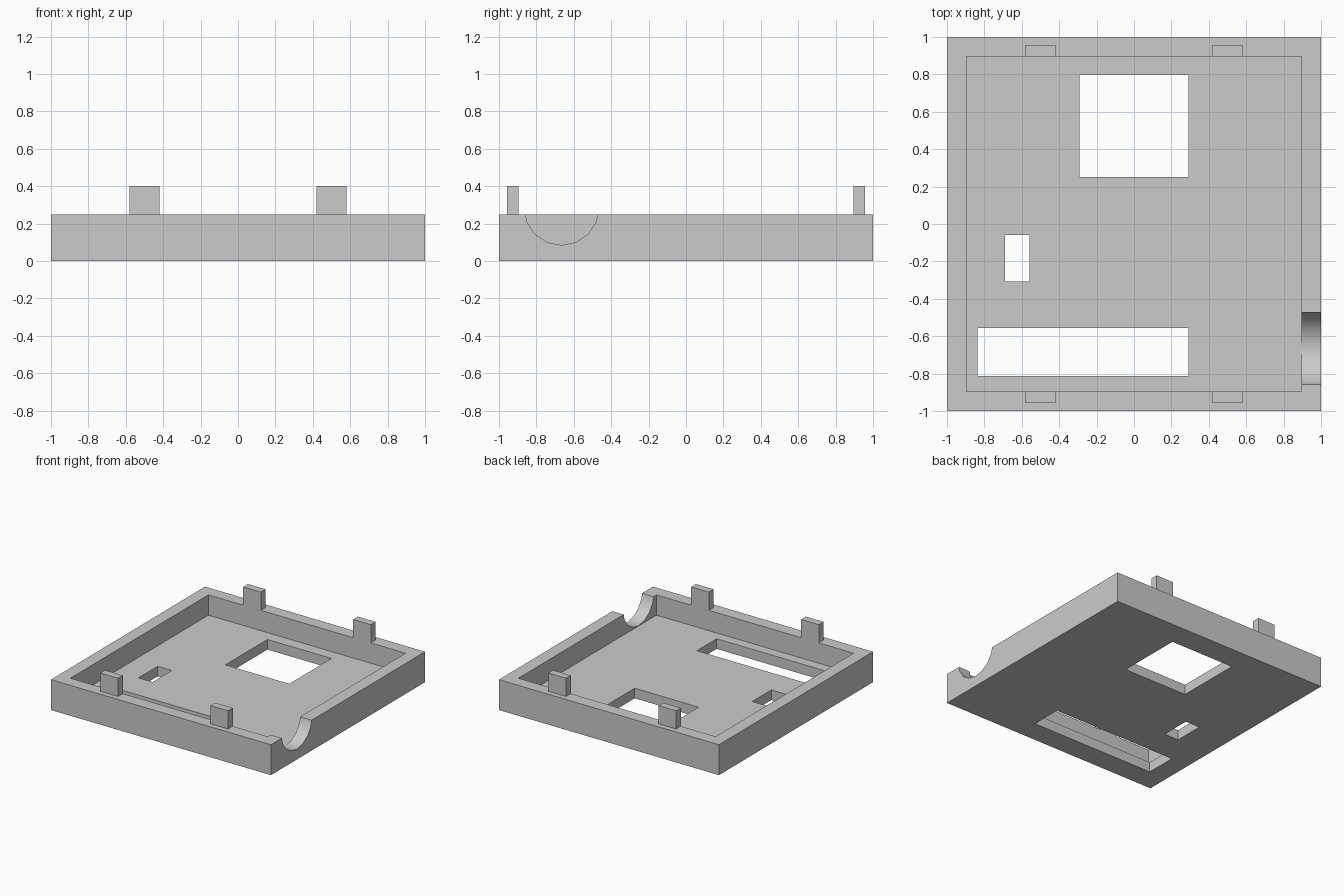
import bpy
import bmesh
import math
from mathutils import Matrix

if "Cube" in bpy.data.objects:
    bpy.data.objects.remove(bpy.data.objects["Cube"])

HEIGHT, FLOOR, INNER = 0.25, 0.083, 0.896

grey = bpy.data.materials.new("light grey plastic")
grey.use_nodes = True
grey.diffuse_color = (0.6, 0.6, 0.6, 1)
grey.node_tree.nodes["Principled BSDF"].inputs["Base Color"].default_value = (0.6, 0.6, 0.6, 1)


def add_object(name, bm):
    mesh = bpy.data.meshes.new(name)
    bm.to_mesh(mesh)
    bm.free()
    mesh.materials.append(grey)
    obj = bpy.data.objects.new(name, mesh)
    bpy.context.collection.objects.link(obj)
    return obj


def box(name, x0, x1, y0, y1, z0, z1):
    bm = bmesh.new()
    size = Matrix.Diagonal((x1 - x0, y1 - y0, z1 - z0, 1))
    centre = Matrix.Translation(((x0 + x1) / 2, (y0 + y1) / 2, (z0 + z1) / 2))
    bmesh.ops.create_cube(bm, size=1, matrix=centre @ size)
    return add_object(name, bm)


def rod_along_x(name, x0, x1, y, z, radius, sides):
    bm = bmesh.new()
    place = Matrix.Translation(((x0 + x1) / 2, y, z)) @ Matrix.Rotation(math.pi / 2, 4, "Y")
    bmesh.ops.create_cone(bm, cap_ends=True, segments=sides, radius1=radius,
                          radius2=radius, depth=x1 - x0, matrix=place)
    return add_object(name, bm)


# Tray body, hollowed from above
tray = box("tray", -1, 1, -1, 1, 0, HEIGHT)
cutters = [box("cavity_cutter", -INNER, INNER, -INNER, INNER, FLOOR, 0.5)]

# Rectangular openings in the floor
openings = {
    "square_window": (-0.291, 0.291, 0.251, 0.797),
    "small_window": (-0.69, -0.56, -0.307, -0.059),
    "long_slot": (-0.837, 0.291, -0.813, -0.556),
}
for name, bounds in openings.items():
    cutters.append(box(name + "_cutter", *bounds, -0.1, 0.15))

# Round cable notch in the left wall
cutters.append(rod_along_x("notch_cutter", 0.85, 1.1, -0.665, 0.285, 0.2, 16))

for cutter in cutters:
    mod = tray.modifiers.new(cutter.name, "BOOLEAN")
    mod.operation = "DIFFERENCE"
    mod.solver = "EXACT"
    mod.object = cutter
    cutter.hide_render = True

# Bake the cuts, then discard the cutters
bpy.context.view_layer.update()
evaluated = tray.evaluated_get(bpy.context.evaluated_depsgraph_get())
cut_mesh = bpy.data.meshes.new_from_object(evaluated)
tray.modifiers.clear()
tray.data = cut_mesh
for cutter in cutters:
    bpy.data.objects.remove(cutter)

# Four clip tabs, flush with the inside of the front and back walls
for side, sx in (("right", -1), ("left", 1)):
    for end, sy in (("front", -1), ("back", 1)):
        xs = sorted((sx * 0.42, sx * 0.58))
        ys = sorted((sy * INNER, sy * 0.957))
        box(f"{end}_{side}_tab", *xs, *ys, HEIGHT, 0.4)

# Smooth the notch only, keeping all other edges sharp
bpy.ops.object.select_all(action="DESELECT")
tray.select_set(True)
bpy.context.view_layer.objects.active = tray
bpy.ops.object.shade_smooth_by_angle(angle=math.radians(30))
